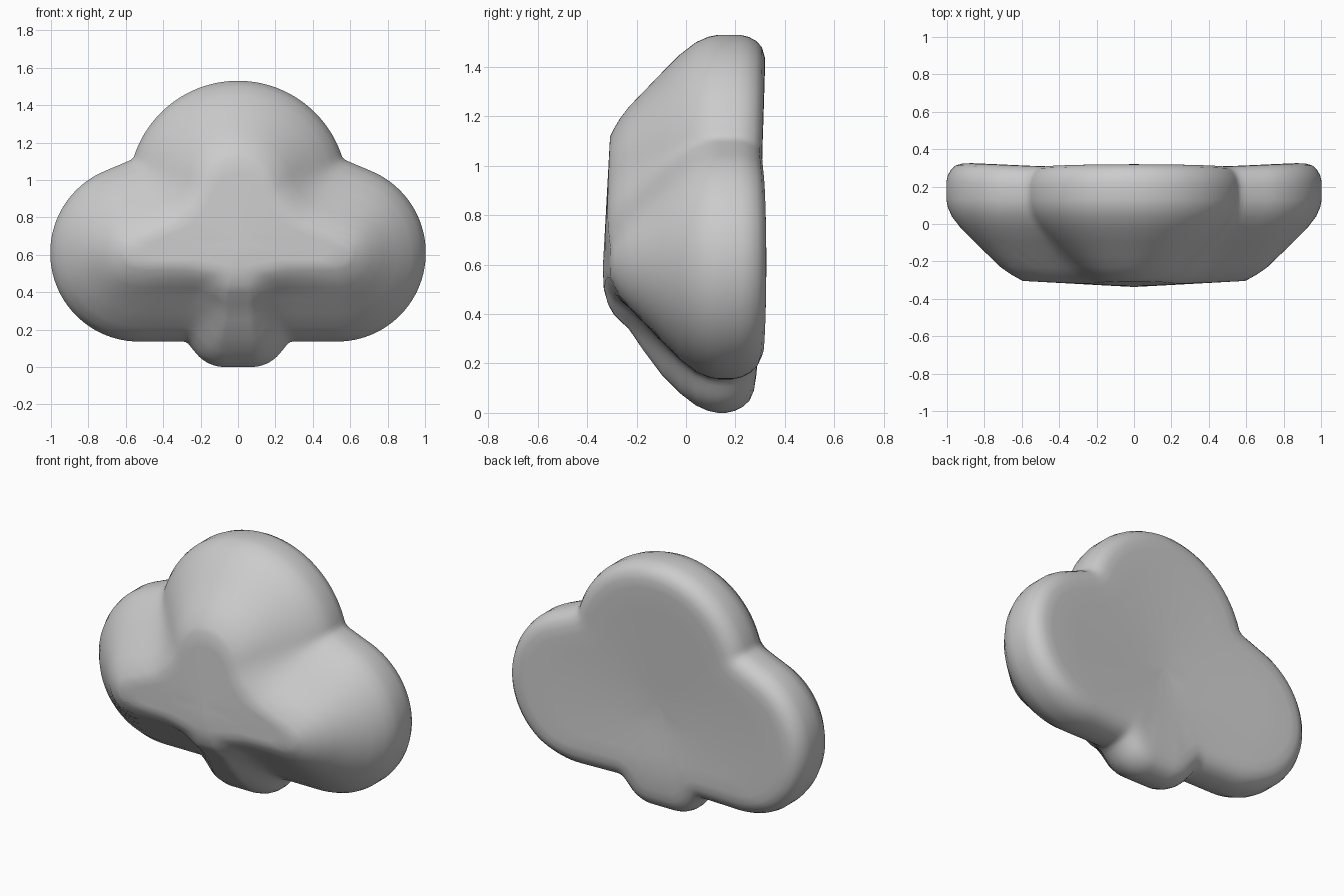
import bpy, bmesh, math

if "Cube" in bpy.data.objects:
    bpy.data.objects.remove(bpy.data.objects["Cube"])

N = 200                      # points around the outline
CX, CZ = 0.0, 0.69           # middle of the cloud in the x-z plane


def cone_dist(x, z, a, b):
    """Distance to a row of circles swept from a to b, each (x, z, radius)."""
    best = 9.0
    for i in range(9):
        t = i / 8
        c = [p + (q - p) * t for p, q in zip(a, b)]
        best = min(best, math.hypot(x - c[0], z - c[1]) - c[2])
    return best


def smooth_min(a, b, k):
    h = max(k - abs(a - b), 0.0) / k
    return min(a, b) - h * h * k / 4


def cloud_dist(x, z, k):
    x = abs(x)
    # side lobes share a flat-bottomed capsule, thickened towards the middle
    sides = math.hypot(max(x - 0.53, 0), z - 0.61) - 0.474
    sides = min(sides, cone_dist(x, z, (0.53, 0.61, 0.474), (0.2, 0.70, 0.52)))
    top = cone_dist(x, z, (0, 0.946, 0.584), (0, 0.76, 0.645))
    bump = cone_dist(max(x - 0.07, 0), z, (0, 0.20, 0.20), (0, 0.44, 0.35))
    return smooth_min(smooth_min(sides, top, k), bump, k)


def outline(inset):
    """Radius per angle of the cloud outline, shrunk by inset."""
    k = 0.015 + 0.3 * inset
    radii = []
    for i in range(N):
        a = 2 * math.pi * i / N
        lo, hi = 0.0, 1.3
        for _ in range(18):
            m = (lo + hi) / 2
            if cloud_dist(CX + m * math.cos(a), CZ + m * math.sin(a), k) < -inset:
                lo = m
            else:
                hi = m
        radii.append(lo)
    return radii


def add_ring(bm, radii, depth):
    ring = []
    for i, r in enumerate(radii):
        a = 2 * math.pi * i / N
        x, z = CX + r * math.cos(a), CZ + r * math.sin(a)
        ring.append(bm.verts.new((x, depth(x, z), z)))
    return ring


def back_y(x, z):
    """Shallow dish, pulled in at the bottom bump."""
    return 0.268 + 0.066 * math.hypot(x, z - 0.61) - 0.15 * max(0, 0.25 - z)


def front_y(x, z):
    """Nearly flat face, proudest just below the middle."""
    return -0.337 + 0.055 * math.hypot(x, z - 0.58)


bm = bmesh.new()
rings = []

# back: dish with a rounded rim, from the middle outwards
rim = outline(0.14)
for s in (0.2, 0.4, 0.6, 0.8):
    rings.append(add_ring(bm, [r * s for r in rim], back_y))
for inset, drop in ((0.14, 0), (0.09, 0.004), (0.05, 0.018), (0.025, 0.042), (0.008, 0.075), (0, 0.11)):
    rings.append(add_ring(bm, outline(inset), lambda x, z: back_y(x, z) - drop))

# front: sloping sides up to the face
for inset, y in ((0, 0.13), (0.008, 0.09), (0.03, 0.04), (0.08, -0.025),
                 (0.15, -0.095), (0.23, -0.172), (0.29, -0.230)):
    rings.append(add_ring(bm, outline(inset), lambda x, z: y))
for inset, drop in ((0.34, 0.035), (0.38, 0.014), (0.41, 0)):
    rings.append(add_ring(bm, outline(inset), lambda x, z: front_y(x, z) + drop))
face = outline(0.41)
for s in (0.8, 0.5, 0.25):
    rings.append(add_ring(bm, [r * s for r in face], front_y))

# skin between rings and close both ends
for a, b in zip(rings, rings[1:]):
    for i in range(N):
        j = (i + 1) % N
        bm.faces.new((a[i], a[j], b[j], b[i]))
for ring, depth in ((rings[0], back_y), (rings[-1], front_y)):
    mid = bm.verts.new((CX, depth(CX, CZ), CZ))
    for i in range(N):
        bm.faces.new((ring[i], ring[(i + 1) % N], mid))
bmesh.ops.recalc_face_normals(bm, faces=bm.faces)

mesh = bpy.data.meshes.new("cloud")
bm.to_mesh(mesh)
bm.free()
cloud = bpy.data.objects.new("cloud", mesh)
bpy.context.collection.objects.link(cloud)

# plain grey
grey = bpy.data.materials.new("cloud_grey")
grey.diffuse_color = (0.6, 0.6, 0.6, 1)
grey.use_nodes = True
grey.node_tree.nodes["Principled BSDF"].inputs["Base Color"].default_value = grey.diffuse_color
mesh.materials.append(grey)

bpy.context.view_layer.objects.active = cloud
cloud.select_set(True)
bpy.ops.object.shade_smooth_by_angle(angle=math.radians(60))
